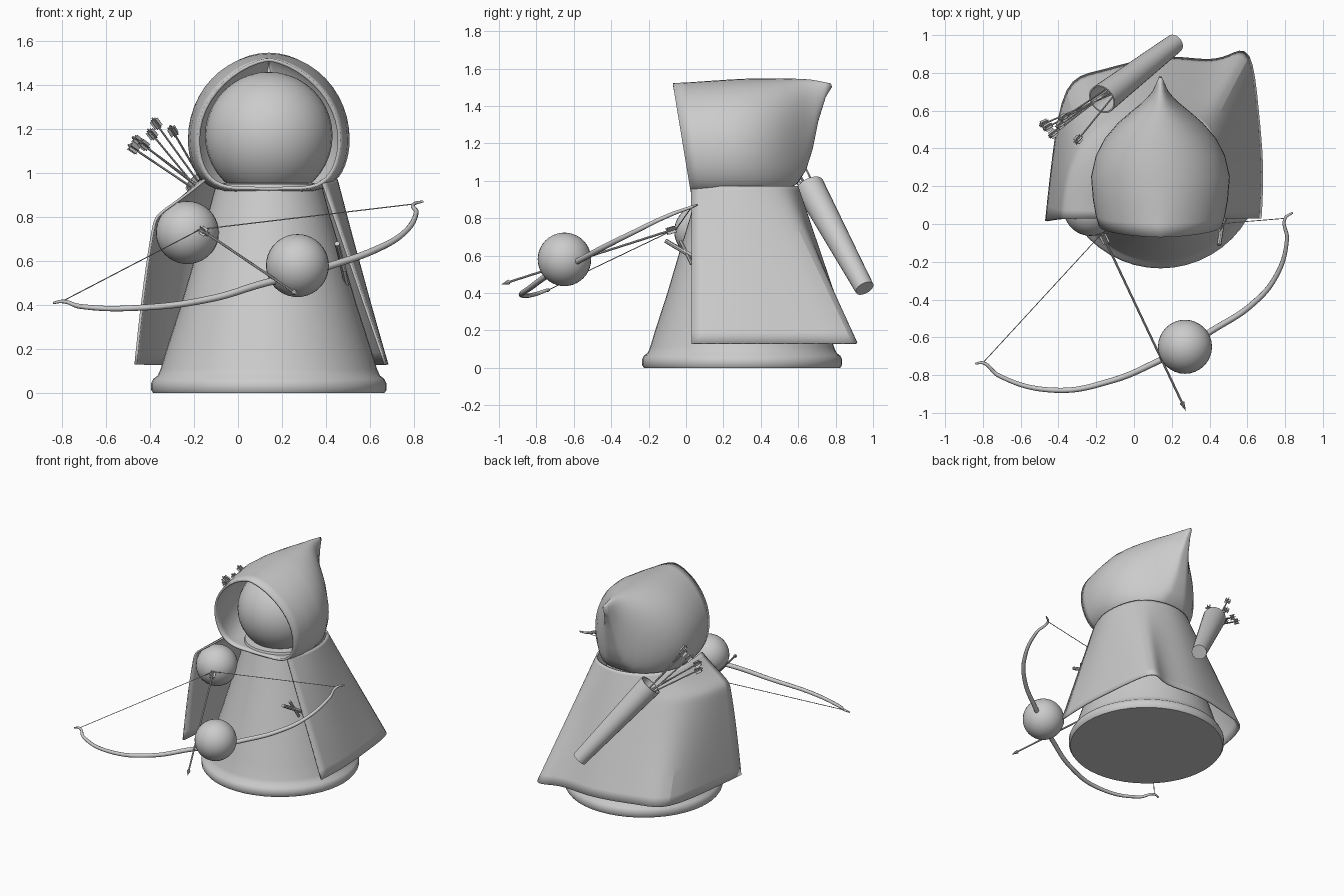
import bpy, bmesh, math
from mathutils import Vector, Matrix

cube = bpy.data.objects.get("Cube")
if cube:
    bpy.data.objects.remove(cube, do_unlink=True)

grey = bpy.data.materials.new("plain grey")
grey.use_nodes = True
grey.diffuse_color = (0.6, 0.6, 0.6, 1)
grey.node_tree.nodes["Principled BSDF"].inputs["Base Color"].default_value = (0.6, 0.6, 0.6, 1)

CX, CY = 0.14, 0.30     # axis of the figure
TAU = 2 * math.pi


def finish(name, bm, angle=40):
    bmesh.ops.remove_doubles(bm, verts=bm.verts, dist=1e-5)
    bmesh.ops.recalc_face_normals(bm, faces=bm.faces)
    mesh = bpy.data.meshes.new(name)
    bm.to_mesh(mesh)
    bm.free()
    mesh.materials.append(grey)
    ob = bpy.data.objects.new(name, mesh)
    bpy.context.collection.objects.link(ob)
    bpy.ops.object.select_all(action='DESELECT')
    ob.select_set(True)
    bpy.context.view_layer.objects.active = ob
    bpy.ops.object.shade_smooth_by_angle(angle=math.radians(angle))
    return ob


def loft(name, rings, closed=True, angle=40):
    bm = bmesh.new()
    rows = [[bm.verts.new(p) for p in ring] for ring in rings]
    n = len(rows[0])
    for a, b in zip(rows, rows[1:]):
        for i in range(n if closed else n - 1):
            j = (i + 1) % n
            bm.faces.new((a[i], a[j], b[j], b[i]))
    return finish(name, bm, angle)


def ball(name, centre, radius):
    bm = bmesh.new()
    bmesh.ops.create_uvsphere(bm, u_segments=32, v_segments=20, radius=radius,
                              matrix=Matrix.Translation(centre))
    return finish(name, bm)


def aim(start, end):
    start, end = Vector(start), Vector(end)
    turn = (end - start).to_track_quat('Z', 'Y').to_matrix().to_4x4()
    return Matrix.Translation((start + end) / 2) @ turn, (end - start).length


def add_rod(bm, start, end, r1, r2=None, sides=8):
    matrix, length = aim(start, end)
    bmesh.ops.create_cone(bm, cap_ends=True, segments=sides, radius1=r1,
                          radius2=r1 if r2 is None else r2, depth=length, matrix=matrix)


def add_vanes(bm, start, end, width):
    matrix, length = aim(start, end)
    for k in range(3):
        bmesh.ops.create_cube(bm, size=1, matrix=matrix @ Matrix.Rotation(k * TAU / 6, 4, 'Z')
                              @ Matrix.Diagonal((width, 0.003, length, 1)))


def solidify(ob, thickness):
    mod = ob.modifiers.new("thickness", 'SOLIDIFY')
    mod.thickness = thickness
    mod.offset = 0


# Robe: a turned skirt with a rounded hem
robe = [(0, 0), (0.525, 0), (0.535, 0.015), (0.535, 0.045), (0.525, 0.065), (0.505, 0.08),
        (0.492, 0.11), (0.465, 0.2), (0.40, 0.4), (0.335, 0.62), (0.28, 0.8), (0.24, 0.95), (0, 0.98)]
loft("robe", [[(CX + r * math.cos(i * TAU / 48), CY + r * math.sin(i * TAU / 48), z)
               for i in range(48)] for r, z in robe])

# Head and floating hands
ball("head", (CX, CY, 1.17), 0.29)
ball("right_hand", (-0.23, 0.08, 0.73), 0.143)
ball("left_hand", (0.27, -0.65, 0.58), 0.143)


# Hood: sections from the face opening back to the pointed tip
def hood_ring(y, low, high, width, point, lean):
    middle = low + (high - low) * 0.38
    ring = []
    for i in range(48):
        a = i * TAU / 48
        s, c = math.sin(a), math.cos(a)
        power = point if s > 0 else 0.4
        x = math.copysign(abs(c) ** power, c) * width if abs(c) > 1e-6 else 0
        z = middle + s * ((high - middle) if s > 0 else (middle - low))
        ring.append((CX + x, y + lean * (high - z), z))
    return ring


hood_sections = [(-0.07, 0.93, 1.515, 0.32, 1.3, 0.17), (0.0, 0.925, 1.518, 0.335, 1.2, 0.13),
                 (0.1, 0.92, 1.525, 0.35, 1.1, 0.08), (0.25, 0.92, 1.535, 0.36, 1, 0),
                 (0.36, 0.92, 1.54, 0.335, 1, 0), (0.45, 0.93, 1.54, 0.288, 1, 0),
                 (0.53, 0.95, 1.54, 0.22, 1, 0), (0.59, 0.99, 1.538, 0.15, 1, 0),
                 (0.635, 1.06, 1.536, 0.095, 1, 0), (0.67, 1.17, 1.533, 0.06, 1, 0),
                 (0.70, 1.32, 1.528, 0.035, 1, 0), (0.74, 1.45, 1.52, 0.016, 1, 0),
                 (0.775, 1.507, 1.513, 0.001, 1, 0)]
solidify(loft("hood", [hood_ring(*s) for s in hood_sections], angle=60), 0.015)

# Cape: open sheet from the neck to a wavy hem, lifted over the right hand
neck = [(-0.15, 0.03), (-0.17, 0.18), (-0.17, 0.36), (-0.08, 0.5), (0.02, 0.57), (0.14, 0.6),
        (0.24, 0.59), (0.33, 0.56), (0.40, 0.5), (0.45, 0.36), (0.45, 0.18), (0.38, 0.03)]
hem = [(-0.465, 0.015), (-0.43, 0.35), (-0.37, 0.77), (-0.2, 0.8), (0, 0.86), (0.2, 0.89),
       (0.38, 0.86), (0.5, 0.88), (0.62, 0.96), (0.655, 0.6), (0.685, 0.3), (0.67, 0.03)]
lift = [0.16, 0.14, 0.07, 0.02] + [0] * 8
rows = []
for t, bulge in [(0, 0), (0.1, 0.45), (0.19, 1), (0.24, 0.98), (0.45, 0.75), (0.72, 0.4), (1, 0)]:
    row = []
    for (ax, ay), (bx, by), out in zip(neck, hem, lift):
        row.append((ax + (bx - ax) * t - out * bulge, ay + (by - ay) * t, 0.97 - 0.84 * t))
    rows.append(row)
cape = loft("cape", rows, closed=False, angle=60)
smooth = cape.modifiers.new("smooth", 'SUBSURF')
smooth.levels = smooth.render_levels = 2
smooth.boundary_smooth = 'PRESERVE_CORNERS'
solidify(cape, 0.012)

# Bow stave with curled tips
stave = [(-0.84, -0.74, 0.41), (-0.80, -0.735, 0.417), (-0.72, -0.80, 0.395), (-0.42, -0.88, 0.39),
         (-0.12, -0.83, 0.43), (0.12, -0.73, 0.50), (0.27, -0.65, 0.535), (0.42, -0.56, 0.58),
         (0.62, -0.43, 0.65), (0.75, -0.28, 0.725), (0.81, -0.08, 0.82), (0.80, 0.03, 0.86),
         (0.84, 0.06, 0.872)]
curve = bpy.data.curves.new("bow", 'CURVE')
curve.dimensions = '3D'
curve.bevel_depth = 0.017
curve.bevel_resolution = 2
curve.use_fill_caps = True
curve.materials.append(grey)
spline = curve.splines.new('BEZIER')
spline.bezier_points.add(len(stave) - 1)
for i, (point, place) in enumerate(zip(spline.bezier_points, stave)):
    point.co = place
    point.handle_left_type = point.handle_right_type = 'AUTO'
    point.radius = 0.3 + 0.7 * math.sin(math.pi * i / (len(stave) - 1))
bow = bpy.data.objects.new("bow", curve)
bpy.context.collection.objects.link(bow)

# Drawn string
nock = Vector((-0.17, -0.05, 0.745))
bm = bmesh.new()
for tip in (stave[1], stave[-2]):
    add_rod(bm, tip, nock, 0.0025, sides=6)
finish("bow_string", bm)

# Arrow on the string
point = Vector((0.275, -0.99, 0.445))
along = (point - nock).normalized()
bm = bmesh.new()
add_rod(bm, nock, point - along * 0.04, 0.006)
add_rod(bm, point - along * 0.05, point, 0.013, 0)
add_vanes(bm, nock + along * 0.01, nock + along * 0.06, 0.04)
finish("drawn_arrow", bm)

# Quiver: tapered open tube
top, bottom = Vector((-0.17, 0.66, 0.97)), Vector((0.215, 0.955, 0.425))
matrix, length = aim(bottom, top)
rings = []
for r, h in [(0, -0.5), (0.052, -0.5), (0.08, 0.5), (0.072, 0.5), (0.045, -0.45), (0, -0.45)]:
    rings.append([matrix @ Vector((r * math.cos(i * TAU / 24), r * math.sin(i * TAU / 24), h * length))
                  for i in range(24)])
loft("quiver", rings)

# Arrows carried in the quiver
ends = [(-0.50, 0.52, 1.13), (-0.48, 0.50, 1.165), (-0.45, 0.46, 1.145), (-0.39, 0.55, 1.25),
        (-0.41, 0.51, 1.2), (-0.31, 0.43, 1.215)]
bm = bmesh.new()
for i, end in enumerate(ends):
    end = Vector(end)
    side = matrix.to_3x3() @ Vector((math.cos(i * TAU / 6), math.sin(i * TAU / 6), 0))
    start = top + (bottom - top) * 0.25 + side * 0.025
    back = (start - end).normalized()
    add_rod(bm, start, end, 0.005, sides=6)
    add_vanes(bm, end + back * 0.012, end + back * 0.055, 0.042)
finish("quiver_arrows", bm)

# Sword worn under the cape: grip, guard and blade
bm = bmesh.new()
pommel, guard, blade_tip = (0.45, -0.11, 0.68), (0.467, 0.0, 0.615), (0.53, 0.5, 0.315)
add_rod(bm, pommel, guard, 0.012)
add_rod(bm, (0.45, -0.03, 0.68), (0.485, 0.03, 0.555), 0.01)
add_rod(bm, guard, blade_tip, 0.014, 0.004, sides=4)
finish("sword", bm)
